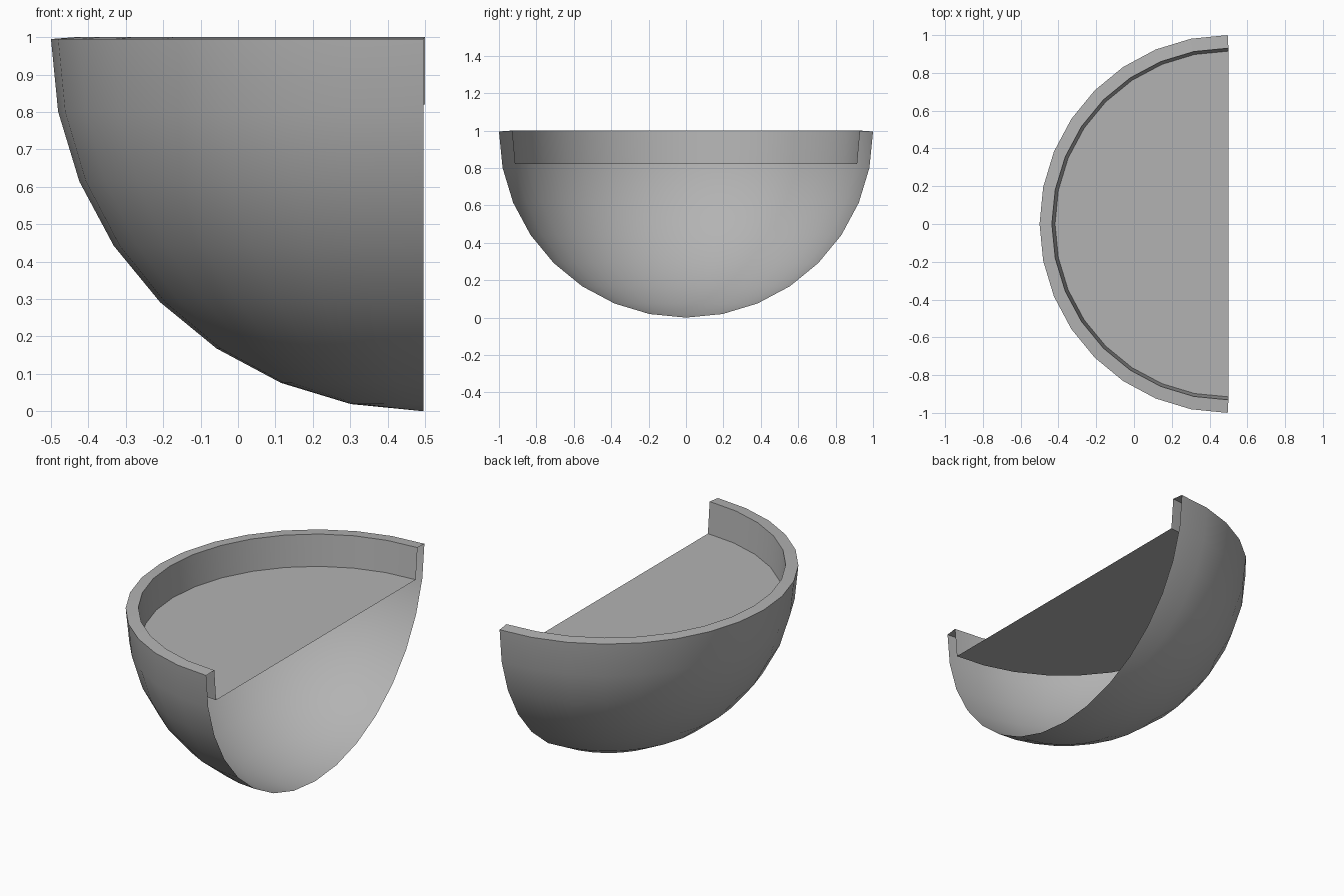
import bpy, bmesh, math

if "Cube" in bpy.data.objects:
    bpy.data.objects.remove(bpy.data.objects["Cube"])

STEP = math.pi / 16  # 32-sided full circle


def half_ring(bm, cx, rx, ry, z):
    """Half circle of vertices bulging toward -x, from +y round to -y."""
    return [bm.verts.new((cx - rx * math.sin(i * STEP), ry * math.cos(i * STEP), z))
            for i in range(17)]


def bridge(bm, a, b):
    for i in range(16):
        bm.faces.new((a[i], a[i + 1], b[i + 1], b[i]))


def finish(bm, name):
    me = bpy.data.meshes.new(name)
    bm.to_mesh(me)
    bm.free()
    mat = bpy.data.materials.new("dark_grey")
    mat.diffuse_color = (0.45, 0.45, 0.45, 1)
    mat.use_nodes = True
    mat.node_tree.nodes["Principled BSDF"].inputs["Base Color"].default_value = mat.diffuse_color
    me.materials.append(mat)
    ob = bpy.data.objects.new(name, me)
    bpy.context.collection.objects.link(ob)
    bpy.ops.object.select_all(action='DESELECT')
    ob.select_set(True)
    bpy.context.view_layer.objects.active = ob
    bpy.ops.object.shade_smooth_by_angle(angle=math.radians(30))


bm = bmesh.new()

# Inner tray: flat floor, short wall and rim
floor = half_ring(bm, 0.5, 0.918, 0.915, 0.82)
lip = half_ring(bm, 0.5, 0.935, 0.931, 1.0)
bm.faces.new(floor)
bridge(bm, lip, floor)

# Outer quarter-sphere skin, open on the +x side
C, TOP = 0.496, 0.995
rings = []
for k in range(8):
    c = math.cos(k * STEP)
    rings.append(half_ring(bm, C, 0.996 * c, c, TOP * (1 - math.sin(k * STEP))))
bridge(bm, rings[0], lip)
for a, b in zip(rings, rings[1:]):
    bridge(bm, b, a)
pole = bm.verts.new((C, 0, 0))
for i in range(16):
    bm.faces.new((rings[-1][i + 1], rings[-1][i], pole))

bmesh.ops.recalc_face_normals(bm, faces=bm.faces)
# Make the floor face upward, and the skin outward with it
bm.faces.ensure_lookup_table()
if bm.faces[0].normal.z < 0:
    bmesh.ops.reverse_faces(bm, faces=bm.faces)

finish(bm, "wall_bowl")
